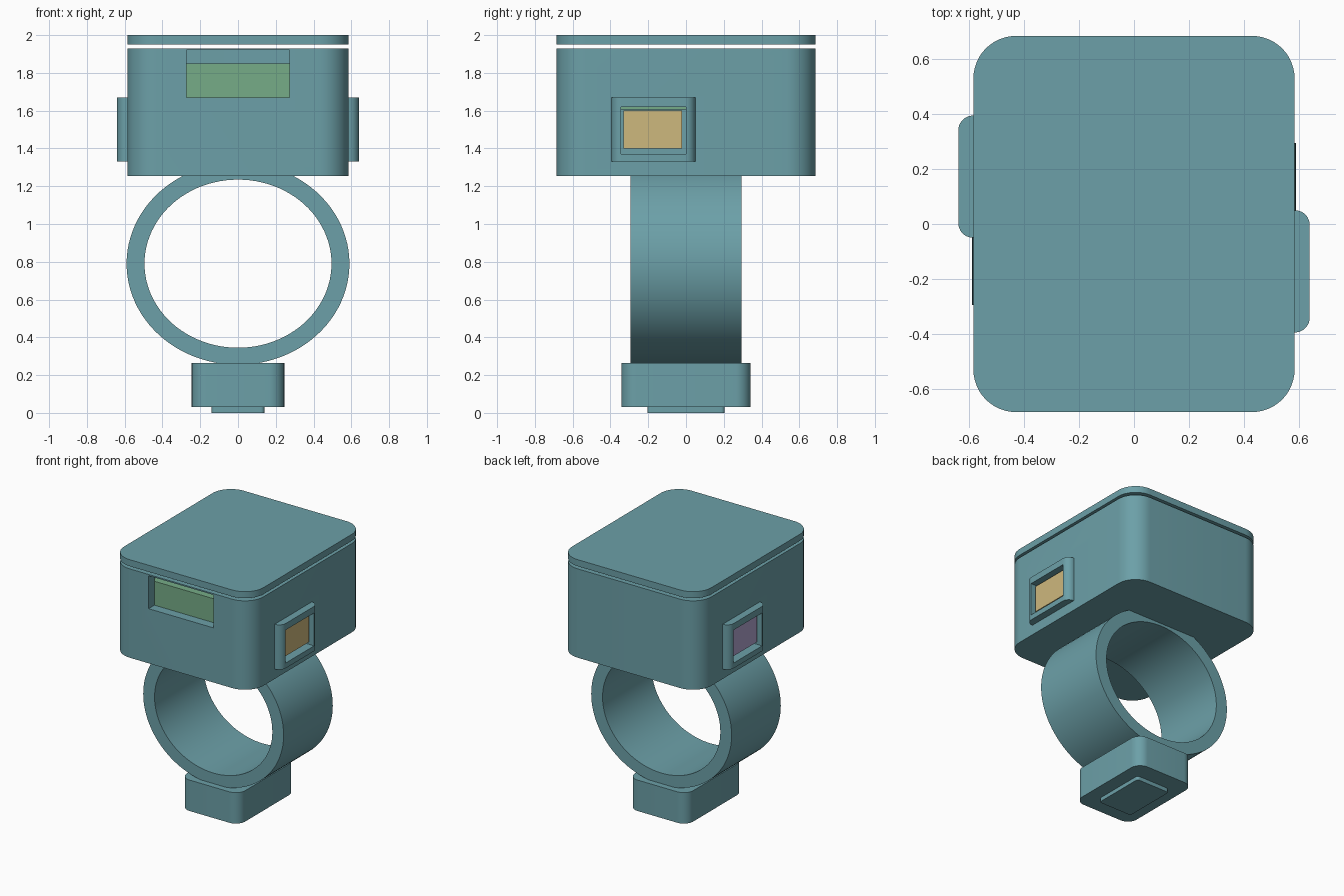
import bpy, bmesh, math

if "Cube" in bpy.data.objects:
    bpy.data.objects.remove(bpy.data.objects["Cube"])


def material(name, rgb):
    m = bpy.data.materials.new(name)
    lin = [((c / 255 + 0.055) / 1.055) ** 2.4 for c in rgb]
    m.diffuse_color = (*lin, 1)
    m.use_nodes = True
    m.node_tree.nodes["Principled BSDF"].inputs["Base Color"].default_value = m.diffuse_color
    return m


TEAL = material("teal", (108, 160, 168))
GREEN = material("green", (118, 172, 135))
AMBER = material("amber", (206, 184, 125))
PURPLE = material("purple", (176, 163, 206))


def finish(bm, name, mat):
    bmesh.ops.recalc_face_normals(bm, faces=bm.faces)
    me = bpy.data.meshes.new(name)
    bm.to_mesh(me)
    bm.free()
    me.materials.append(mat)
    ob = bpy.data.objects.new(name, me)
    bpy.context.collection.objects.link(ob)
    return ob


def block(name, x, y, z, r=0.0, mat=TEAL, steps=12):
    """Upright prism over a rectangle with rounded corners; x, y, z are (low, high)."""
    pts = []
    corners = [(x[1] - r, y[1] - r), (x[0] + r, y[1] - r),
               (x[0] + r, y[0] + r), (x[1] - r, y[0] + r)]
    for i, (cx, cy) in enumerate(corners):
        for k in range(steps + 1 if r else 1):
            a = math.pi / 2 * (i + k / steps)
            pts.append((cx + r * math.cos(a), cy + r * math.sin(a)))
    bm = bmesh.new()
    low = [bm.verts.new((px, py, z[0])) for px, py in pts]
    top = [bm.verts.new((px, py, z[1])) for px, py in pts]
    bm.faces.new(low)
    bm.faces.new(top)
    n = len(pts)
    for i in range(n):
        j = (i + 1) % n
        bm.faces.new((low[i], low[j], top[j], top[i]))
    return finish(bm, name, mat)


def cut(ob, *cutters):
    bpy.context.view_layer.objects.active = ob
    for c in cutters:
        c.hide_render = True
        mod = ob.modifiers.new("cut", 'BOOLEAN')
        mod.operation = 'DIFFERENCE'
        mod.solver = 'EXACT'
        mod.object = c
        bpy.ops.object.modifier_apply(modifier=mod.name)
        bpy.data.objects.remove(c)


def span(s, lo, hi):
    return tuple(sorted((s * lo, s * hi)))


# hollow housing with a front window
body = block("housing", (-0.585, 0.585), (-0.685, 0.685), (1.255, 1.93), 0.155)
cut(body,
    block("cavity", (-0.515, 0.515), (-0.615, 0.615), (1.325, 2.1), 0.09),
    block("window_hole", (-0.272, 0.272), (-0.8, -0.5), (1.67, 1.92)))
# floating lid
lid = block("lid", (-0.585, 0.585), (-0.685, 0.685), (1.95, 2.0), 0.155)
# display module behind the window
block("display", (-0.30, 0.30), (-0.612, 0.25), (1.605, 1.85), mat=GREEN)

# side ports, the left one turned half round from the right
smooth = [body, lid]
for s, side, mat in ((1, "right", AMBER), (-1, "left", PURPLE)):
    frame = block(side + "_port_frame", span(s, 0.53, 0.64), span(s, -0.395, 0.05),
                  (1.33, 1.67), 0.054)
    for ob in (body, frame):
        cut(ob, block("port_hole", span(s, 0.45, 0.75), span(s, -0.345, 0.0), (1.37, 1.62)))
    block(side + "_port_panel", span(s, 0.54, 0.612), span(s, -0.33, -0.02),
          (1.40, 1.60), mat=mat)
    smooth.append(frame)

# oval finger ring, its top flattened inside the housing floor
bm = bmesh.new()
N = 96
loops = []
for rx, rz, y in ((0.59, 0.535, -0.295), (0.59, 0.535, 0.295),
                  (0.495, 0.445, 0.295), (0.495, 0.445, -0.295)):
    loops.append([bm.verts.new((rx * math.cos(2 * math.pi * i / N), y,
                                min(0.79 + rz * math.sin(2 * math.pi * i / N), 1.29)))
                  for i in range(N)])
for a, b in zip(loops, loops[1:] + loops[:1]):
    for i in range(N):
        j = (i + 1) % N
        bm.faces.new((a[i], a[j], b[j], b[i]))
smooth.append(finish(bm, "ring_band", TEAL))

# lower block and its foot pad
smooth.append(block("lower_block", (-0.245, 0.245), (-0.342, 0.342), (0.03, 0.265), 0.08))
smooth.append(block("foot_pad", (-0.14, 0.14), (-0.205, 0.205), (0.0, 0.035), 0.02))

for ob in smooth:
    bpy.ops.object.select_all(action='DESELECT')
    ob.select_set(True)
    bpy.context.view_layer.objects.active = ob
    bpy.ops.object.shade_smooth_by_angle(angle=math.radians(30))
